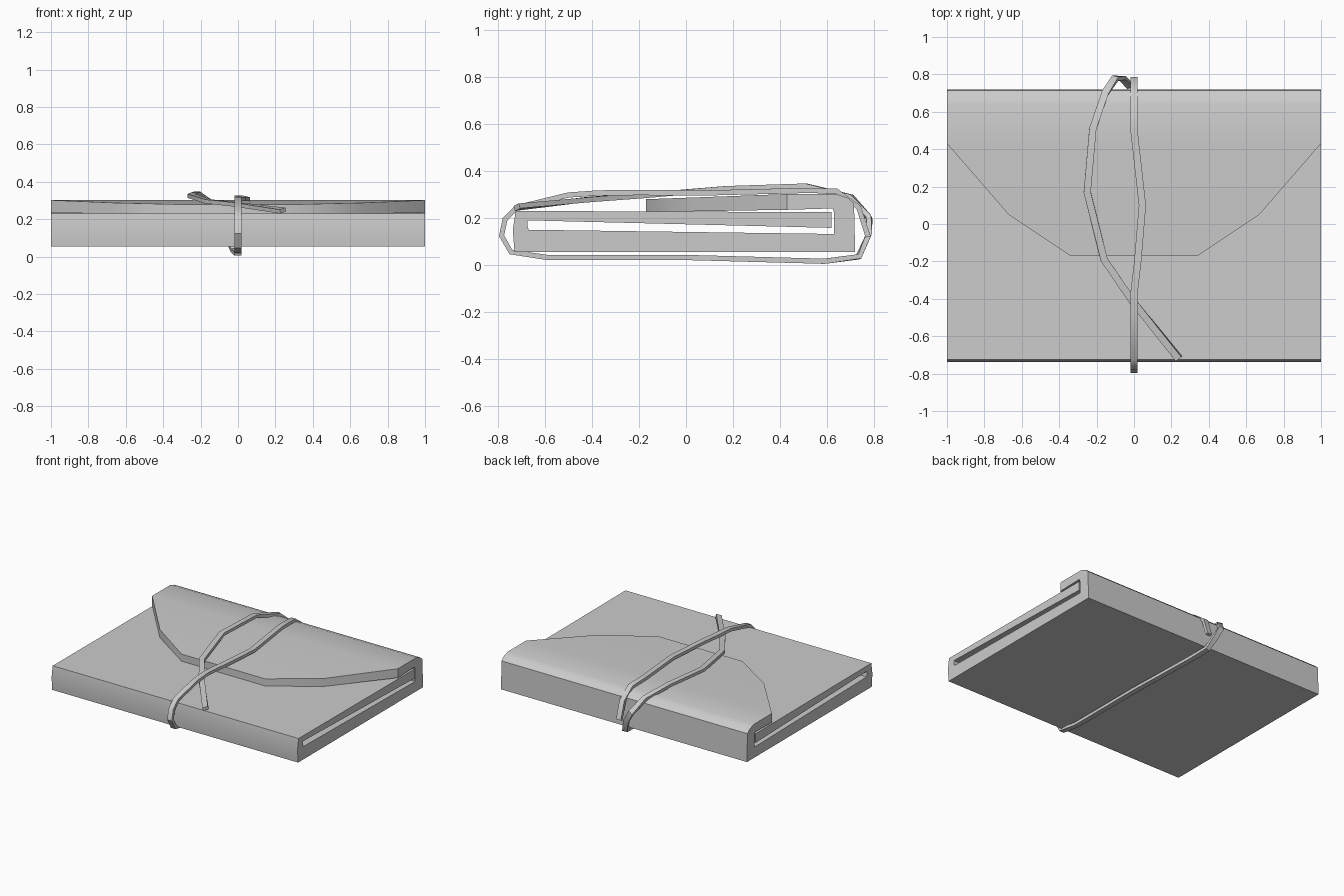
import bpy, math
from mathutils import Vector

if "Cube" in bpy.data.objects:
    bpy.data.objects.remove(bpy.data.objects["Cube"])


def loft(name, rings):
    """Skin a list of four-point rings and cap both ends."""
    verts = [v for r in rings for v in r]
    faces = [(0, 1, 2, 3)]
    for i in range(len(rings) - 1):
        a, b = 4 * i, 4 * i + 4
        faces += [(a + j, b + j, b + (j + 1) % 4, a + (j + 1) % 4) for j in range(4)]
    n = len(verts)
    faces.append((n - 1, n - 2, n - 3, n - 4))
    mesh = bpy.data.meshes.new(name)
    mesh.from_pydata(verts, [], faces)
    obj = bpy.data.objects.new(name, mesh)
    bpy.context.collection.objects.link(obj)
    bpy.ops.object.select_all(action='DESELECT')
    obj.select_set(True)
    bpy.context.view_layer.objects.active = obj
    bpy.ops.object.mode_set(mode='EDIT')
    bpy.ops.mesh.select_all(action='SELECT')
    bpy.ops.mesh.normals_make_consistent(inside=False)
    bpy.ops.object.mode_set(mode='OBJECT')
    bpy.ops.object.shade_smooth_by_angle(angle=math.radians(40))
    return obj


# Folded cover: (outer y, z), (inner y, z), half width; page, fold, base, spine, flap
cover = [
    ((0.62, 0.225), (0.62, 0.158), 1),
    ((-0.725, 0.23), (-0.675, 0.19), 1),
    ((-0.737, 0.15), (-0.675, 0.17), 1),
    ((-0.73, 0.055), (-0.67, 0.15), 1),
    ((0.72, 0.055), (0.63, 0.132), 1),
    ((0.715, 0.262), (0.63, 0.225), 1),
    ((0.69, 0.285), (0.625, 0.24), 1),
    ((0.64, 0.302), (0.60, 0.24), 1),
    ((0.43, 0.302), (0.43, 0.235), 1),
    ((0.05, 0.288), (0.05, 0.229), 0.67),
    ((-0.17, 0.28), (-0.17, 0.226), 0.34),
]
loft("wrap_cover", [[(-w, *o), (w, *o), (w, *i), (-w, *i)] for o, i, w in cover])

# Strap: from its end at the spine, over, under and over again to the loose end
path = [Vector(p) for p in [
    (0, 0.775, 0.12), (0, 0.735, 0.245), (0, 0.64, 0.315), (0, 0.5, 0.317),
    (0.045, 0.1, 0.307), (0.02, -0.2, 0.308), (0, -0.37, 0.307), (0, -0.5, 0.298),
    (0, -0.72, 0.245), (0, -0.77, 0.195), (0, -0.785, 0.125), (0, -0.745, 0.055),
    (0, -0.59, 0.032), (0, 0, 0.032), (0, 0.59, 0.016), (-0.02, 0.735, 0.035),
    (-0.06, 0.778, 0.13), (-0.10, 0.78, 0.2), (-0.155, 0.7, 0.29), (-0.22, 0.51, 0.336),
    (-0.25, 0.17, 0.325), (-0.16, -0.19, 0.295), (-0.01, -0.41, 0.279),
    (0.24, -0.72, 0.246)]]
rings = []
for k, p in enumerate(path):
    back = (p - path[max(k - 1, 0)]).normalized()
    ahead = (path[min(k + 1, len(path) - 1)] - p).normalized()
    t = (back + ahead).normalized()
    out = Vector((0, p.y - max(-0.68, min(0.68, p.y)), p.z - 0.165))
    side = out.cross(t).normalized()
    n = t.cross(side).normalized()
    s, n = side * 0.019, n * 0.011
    rings.append([p - s - n, p + s - n, p + s + n, p - s + n])
loft("tie_strap", rings)
